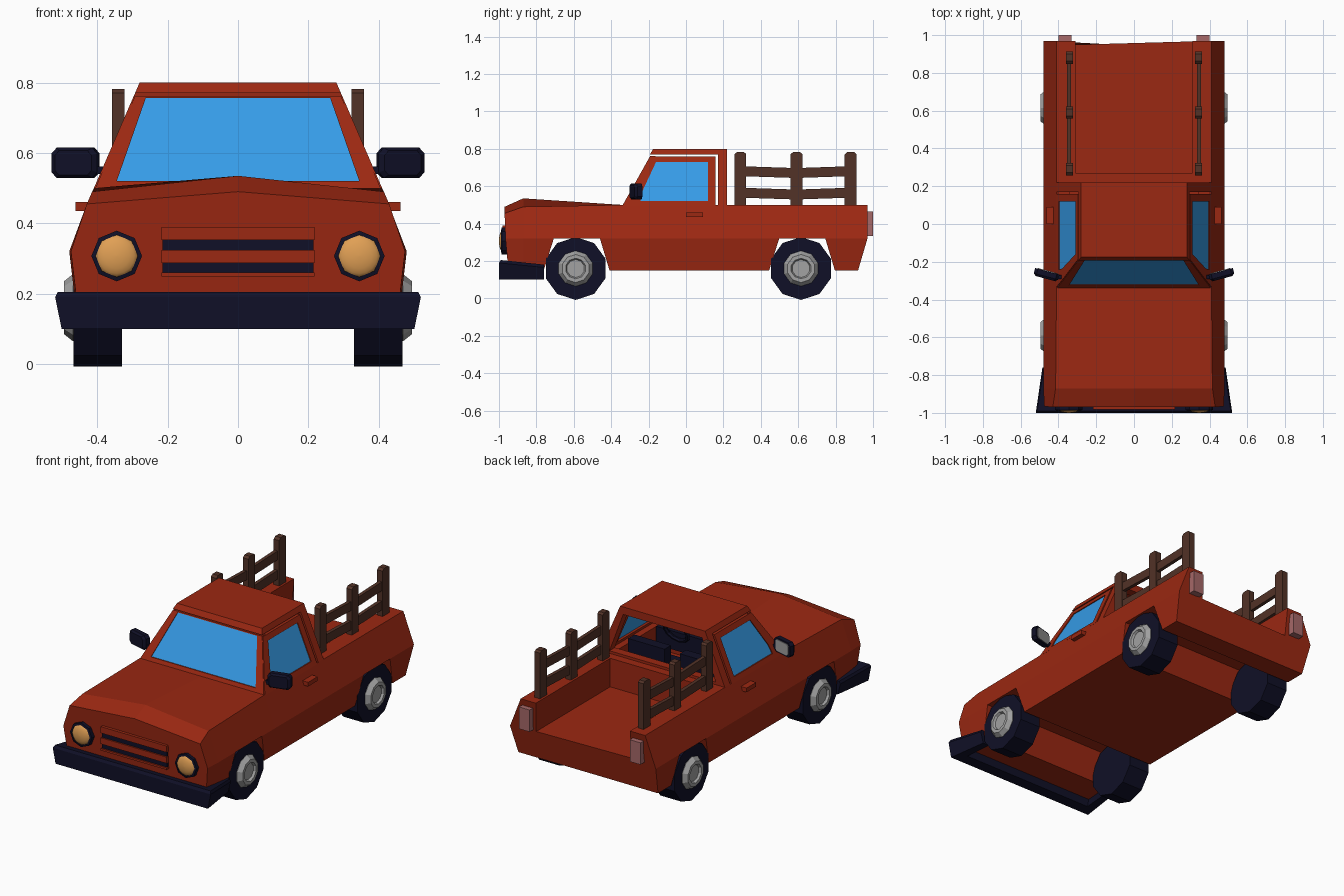
import bpy, bmesh, math
from mathutils import Vector, Matrix

if "Cube" in bpy.data.objects:
    bpy.data.objects.remove(bpy.data.objects["Cube"])


def mat(name, r, g, b):
    m = bpy.data.materials.new(name)
    m.diffuse_color = (r, g, b, 1)
    m.use_nodes = True
    m.node_tree.nodes["Principled BSDF"].inputs["Base Color"].default_value = m.diffuse_color
    return m


RED = mat("red paint", 0.33, 0.021, 0.006)
BLACK = mat("dark rubber", 0.005, 0.005, 0.02)
BLUE = mat("window blue", 0.036, 0.33, 0.80)
AMBER = mat("amber lamp", 0.75, 0.35, 0.09)
GREY = mat("metal grey", 0.36, 0.36, 0.36)
WOOD = mat("brown wood", 0.085, 0.032, 0.02)
PINK = mat("tail lamp pink", 0.38, 0.14, 0.14)


def build(name, verts, faces, m):
    bm = bmesh.new()
    vs = [bm.verts.new(v) for v in verts]
    for f in faces:
        bm.faces.new([vs[i] for i in f])
    bmesh.ops.remove_doubles(bm, verts=bm.verts, dist=1e-5)
    bmesh.ops.recalc_face_normals(bm, faces=bm.faces)
    me = bpy.data.meshes.new(name)
    bm.to_mesh(me)
    bm.free()
    me.materials.append(m)
    ob = bpy.data.objects.new(name, me)
    bpy.context.collection.objects.link(ob)
    return ob


def loft(name, rings, m):
    """Closed rings joined in order, with end caps."""
    n = len(rings[0])
    verts = [v for r in rings for v in r]
    faces = [list(range(n)), list(range((len(rings) - 1) * n, len(rings) * n))]
    for k in range(len(rings) - 1):
        for i in range(n):
            j = (i + 1) % n
            faces.append([k * n + i, k * n + j, (k + 1) * n + j, (k + 1) * n + i])
    return build(name, verts, faces, m)


def prism(name, pts, offset, m):
    o = Vector(offset)
    return loft(name, [[Vector(p) for p in pts], [Vector(p) + o for p in pts]], m)


def box(name, x, y, z, m):
    return prism(name, [(x[0], y[0], z[0]), (x[1], y[0], z[0]), (x[1], y[1], z[0]),
                        (x[0], y[1], z[0])], (0, 0, z[1] - z[0]), m)


def frame(name, outer, inner, offset, m):
    """Flat frame with a hole, given thickness."""
    o = Vector(offset)
    a, b = [Vector(p) for p in outer], [Vector(p) for p in inner]
    n = len(a)
    rings = [a, b, [p + o for p in b], [p + o for p in a]]
    faces = []
    for k in range(4):
        for i in range(n):
            j, q = (i + 1) % n, (k + 1) % 4
            faces.append([k * n + i, k * n + j, q * n + j, q * n + i])
    return build(name, [p for r in rings for p in r], faces, m)


def lathe(name, prof, n, place, m, turn=0.0):
    """Revolve (radius, distance) profile; place maps (u, v, distance) to space."""
    rings = [[place(r * math.cos(turn + i * math.tau / n), r * math.sin(turn + i * math.tau / n), d)
              for i in range(n)] for r, d in prof]
    return loft(name, rings, m)


def cut(ob, cutter):
    md = ob.modifiers.new("cut", 'BOOLEAN')
    md.object, md.operation, md.solver = cutter, 'DIFFERENCE', 'EXACT'
    bpy.context.view_layer.objects.active = ob
    bpy.ops.object.modifier_apply(modifier=md.name)
    bpy.data.objects.remove(cutter)


# body: half sections (bottom, crease, shoulder, centre) along the length
halves = [
    [(.455, -.95, .15), (.475, -.965, .32), (.43, -.97, .455), (0, -.97, .49)],
    [(.46, -.87, .15), (.48, -.87, .32), (.415, -.87, .49), (0, -.87, .535)],
    [(.46, -.34, .15), (.48, -.34, .32), (.41, -.34, .5), (0, -.34, .5)],
    [(.46, .92, .15), (.48, .97, .32), (.41, .97, .5), (0, .97, .5)]]
body = loft("truck_body", [h + [(-x, y, z) for x, y, z in reversed(h[:3])] for h in halves], RED)
for a in (-.585, .62):
    cut(body, prism("arch_cutter", [(-1, a - .182, .13), (-1, a - .122, .32), (-1, a + .125, .32),
                                    (-1, a + .182, .13)], (2, 0, 0), RED))
cut(body, box("bed_cutter", (-.31, .31), (.27, 1.1), (.33, .7), RED))
cut(body, box("cab_cutter", (-.34, .34), (-.26, .17), (.34, .7), RED))

# wraparound bumper, lower at the back and narrower underneath
U = [(-.485, -.76), (-.52, -1), (.52, -1), (.485, -.76), (.44, -.76), (.455, -.93), (-.455, -.93), (-.44, -.76)]
bumper_rings = []
for level in (0, 1, 2):
    ring = []
    for x, y in U:
        top = .19 - (y + 1) * .1
        z = (.10, top, top + .015)[level]
        ring.append((x * (.965, 1, .985)[level], y + (0.01 if level == 2 and y == -1 else 0), z))
    bumper_rings.append(ring)
loft("front_bumper", bumper_rings, BLACK)

# grille: dark panel with red bars
box("grille_recess", (-.215, .215), (-.974, -.94), (.255, .385), BLACK)
for z0, z1 in ((.248, .26), (.287, .324), (.352, .39)):
    box("grille_bar", (-.217, .217), (-.982, -.94), (z0, z1), RED)


# cab planes
def sx(z):
    return .41 - (z - .5) * .433


def wy(z):
    return -.338 + (z - .5) * .56


def wind(pts, d=0):
    return [(x, wy(z) + d, z) for x, z in pts]


ws = [(-.345, .52), (-.262, .757), (.262, .757), (.345, .52)]
frame("windshield_frame", wind([(-.408, .495), (-.293, .762), (.293, .762), (.408, .495)]),
      wind(ws), (0, .03, 0), RED)
prism("windshield", wind(ws, .006), (0, .008, 0), BLUE)

# roof and open rear window frame
loft("roof", [[(-.293, -.193, .77), (.293, -.193, .77), (.293, .22, .77), (-.293, .22, .77)],
              [(-.28, -.175, .8), (.28, -.175, .8), (.28, .22, .8), (-.28, .22, .8)]], RED)
frame("rear_window_frame", [(-.41, .22, .5), (-.293, .22, .77), (.293, .22, .77), (.41, .22, .5)],
      [(-.35, .22, .515), (-.26, .22, .755), (.26, .22, .755), (.35, .22, .515)], (0, -.05, 0), RED)

# cab interior
box("dashboard", (-.33, .33), (-.27, -.19), (.40, .51), BLACK)
for s in (-1, 1):
    box("seat", (s * .17 - .12, s * .17 + .12), (-.08, .13), (.34, .43), BLACK)
    box("seat_back", (s * .17 - .12, s * .17 + .12), (.07, .13), (.43, .57), BLACK)
bpy.ops.mesh.primitive_torus_add(location=(.17, -.15, .54), rotation=(math.radians(65), 0, 0), major_radius=.075,
                                 minor_radius=.012, major_segments=12, minor_segments=6)
wheel = bpy.context.object
wheel.name = "steering_wheel"
wheel.data.materials.append(BLACK)

for s in (-1, 1):
    # door window frame and glass
    def side(pts, d=0):
        return [(s * (sx(z) - d), y, z) for y, z in pts]
    win = [(-.243, .522), (-.235, .57), (-.16, .73), (.118, .73), (.118, .522)]
    frame("door_frame", side([(-.335, .495), (-.29, .58), (-.188, .76), (.158, .76), (.158, .495)]),
          side(win), (-s * .03, 0, 0), RED)
    prism("door_window", side(win, .006), (-s * .008, 0, 0), BLUE)
    box("door_handle", (s * .42, s * .462), (0, .09), (.435, .46), RED)

    # wheels
    for y in (-.59, .615):
        def axle(u, v, d):
            return (s * d, y + u, .16 + v)
        lathe("tyre", [(.10, .33), (.168, .33), (.168, .468), (.10, .468)], 10, axle, BLACK, math.pi / 10)
        lathe("hub", [(.095, .46), (.095, .47), (.075, .495), (.055, .495), (.048, .482)], 10, axle, GREY, math.pi / 10)

    # headlights
    def lamp(u, v, d):
        return (s * .345 + u, -d, .307 + v)
    lathe("headlight_ring", [(.072, .94), (.072, .985), (.06, .988), (.06, .97)], 8, lamp, BLACK)
    dome = [(.062 * math.cos(t * math.pi / 10), .975 + .025 * math.sin(t * math.pi / 10)) for t in range(5)]
    bulb = lathe("headlight", dome + [(.002, 1.0)], 16, lamp, AMBER)
    for p in bulb.data.polygons:
        p.use_smooth = True

    # tail lights
    box("tail_light", (s * .33, s * .40), (.96, 1.0), (.335, .465), PINK)

    # side mirrors: angled octagonal shells with a pale back plate
    octagon = [(-.067, -.027), (-.052, -.043), (.052, -.043), (.067, -.027),
               (.067, .027), (.052, .043), (-.052, .043), (-.067, .027)]
    place = Matrix.Translation((s * .463, -.268, .572)) @ Matrix.Rotation(s * math.radians(15), 4, 'Z')
    shell = loft("mirror_shell", [[(x * k, y, z * k) for x, z in octagon]
                                  for k, y in ((.8, -.022), (1, -.01), (1, .018))], BLACK)
    plate = prism("mirror_glass", [(x * .8, .017, z * .8) for x, z in octagon], (0, .005, 0), GREY)
    for o in (shell, plate):
        o.data.transform(place)
    box("mirror_arm", (s * .36, s * .42), (-.29, -.27), (.54, .562), BLACK)

    # wooden side rails
    for y in (.29, .59, .88):
        prism("fence_post", [(s * .323, y - .032, .495), (s * .323, y - .032, .77), (s * .323, y - .018, .782),
                             (s * .323, y + .02, .782), (s * .323, y + .032, .772), (s * .323, y + .032, .495)],
              (s * .036, 0, 0), WOOD)
    for z in (.535, .65):
        loft("fence_rail", [[(s * a, y, z + b + dz) for a, b in ((.333, 0), (.354, 0), (.354, .053), (.333, .053))]
                            for y, dz in ((.29, .004), (.59, -.006), (.88, .004))], WOOD)
